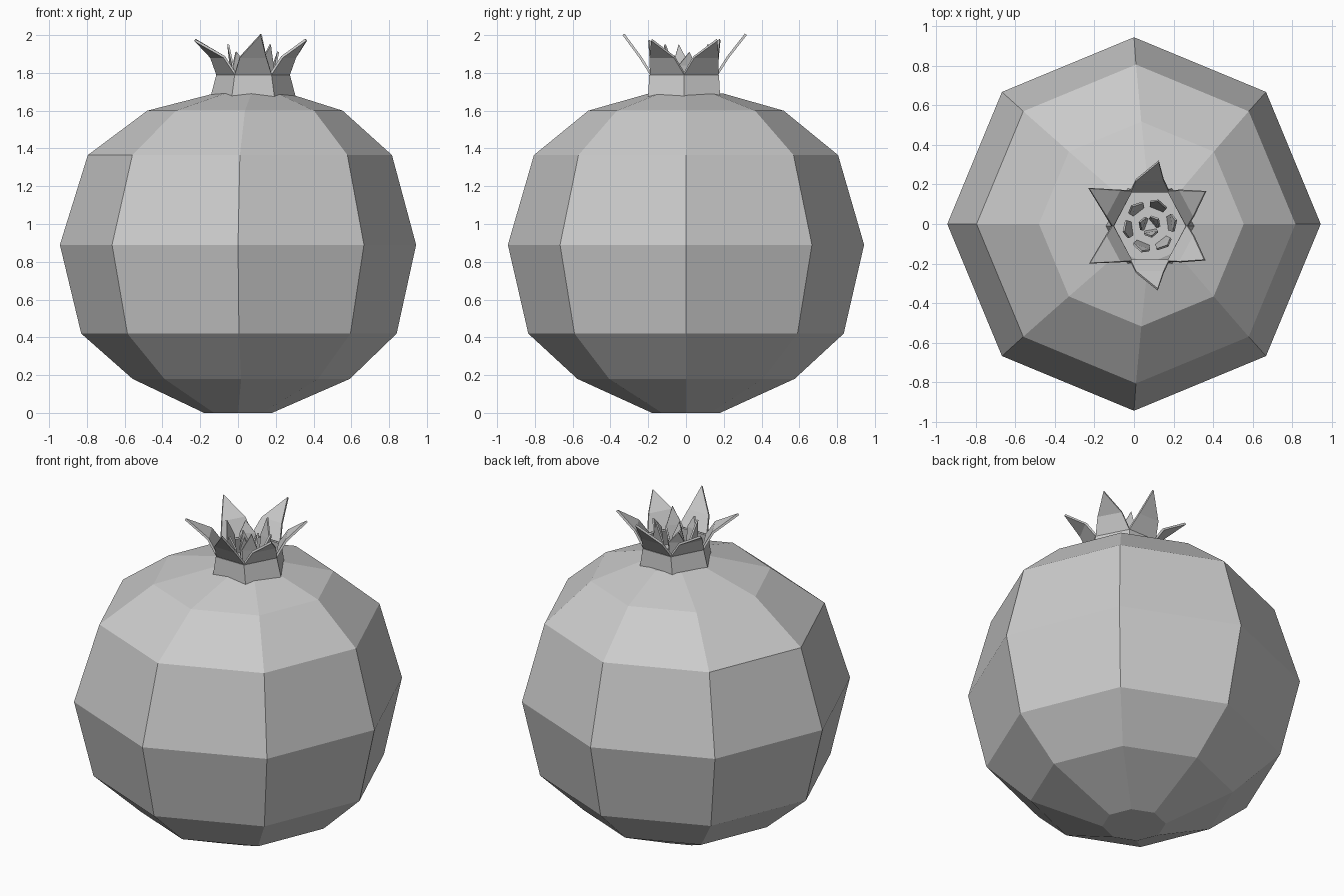
import bpy
from math import cos, sin, radians, pi

if "Cube" in bpy.data.objects:
    bpy.data.objects.remove(bpy.data.objects["Cube"])


def add_mesh(name, verts, faces, thickness=0):
    me = bpy.data.meshes.new(name)
    me.from_pydata(verts, [], faces)
    me.update()
    ob = bpy.data.objects.new(name, me)
    bpy.context.collection.objects.link(ob)
    if thickness:
        mod = ob.modifiers.new("thickness", 'SOLIDIFY')
        mod.thickness = thickness
        mod.offset = -1
    return ob


def loft(name, rings, sides, caps=True, thickness=0):
    """Join rings given as (centre x, centre y, radius x, radius y, z)."""
    verts = [(cx + rx * cos(2 * pi * i / sides), cy + ry * sin(2 * pi * i / sides), z)
             for cx, cy, rx, ry, z in rings for i in range(sides)]
    faces = []
    for k in range(len(rings) - 1):
        for i in range(sides):
            a, b = k * sides + i, k * sides + (i + 1) % sides
            faces.append((a, b, b + sides, a + sides))
    if caps:
        faces.append(tuple(reversed(range(sides))))
        faces.append(tuple(range(len(verts) - sides, len(verts))))
    return add_mesh(name, verts, faces, thickness)


def petal(name, centre, angle, sections, tip, thickness, stretch=1.0):
    """Pointed leaf: sections are (distance out, half width, z), tip is (out, side, z)."""
    c, s = cos(radians(angle)), sin(radians(angle))

    def place(out, side, z):
        return (centre[0] + out * c - side * s,
                centre[1] + (out * s + side * c) * stretch, z)

    verts = []
    for out, w, z in sections:
        verts += [place(out, -w, z), place(out, w, z)]
    verts.append(place(*tip))
    n = len(sections)
    faces = [(2 * k, 2 * k + 1, 2 * k + 3, 2 * k + 2) for k in range(n - 1)]
    faces.append((2 * n - 2, 2 * n - 1, 2 * n))
    return add_mesh(name, verts, faces, thickness)


# Eight-sided fruit, leaning slightly to +x at the ends
body = [(0.0, 0.18, 0.0), (0.017, 0.575, 0.18), (0.005, 0.835, 0.42), (0.0, 0.943, 0.89),
        (0.01, 0.805, 1.365), (0.037, 0.517, 1.6), (0.07, 0.20, 1.69)]
loft("fruit_body", [(cx, 0, r, r, z) for cx, r, z in body], 8)

# Six-sided crown collar
C = (0.08, -0.01)
loft("crown_collar", [(*C, 0.225, 0.22, 1.675), (*C, 0.195, 0.213, 1.79)], 6,
     caps=False, thickness=0.015)

# Outer petals, one on each side of the collar
tips = [(0.33, 1.97), (0.31, 2.0), (0.36, 1.97), (0.355, 1.965), (0.305, 2.0), (0.325, 1.97)]
for i, (out, z) in enumerate(tips):
    lean = {1: 0.045, 4: -0.04}.get(i, 0.0)
    petal(f"outer_petal_{i + 1}", C, 30 + 60 * i,
          [(0.169, 0.0975, 1.79), (0.222, 0.07, 1.88)], (out, -lean, z), 0.013, 1.07)

# Small inner petals standing inside the collar
for i in range(6):
    petal(f"inner_petal_{i + 1}", C, 60 * i + 8,
          [(0.10, 0.035, 1.69), (0.12, 0.045, 1.84)],
          (0.14, 0.01, 1.95 if i % 2 else 1.91), 0.01)

# Core petals
for i in range(3):
    petal(f"core_petal_{i + 1}", C, 120 * i + 40,
          [(0.03, 0.03, 1.69), (0.04, 0.035, 1.80)], (0.06, 0.0, 1.89), 0.01)
